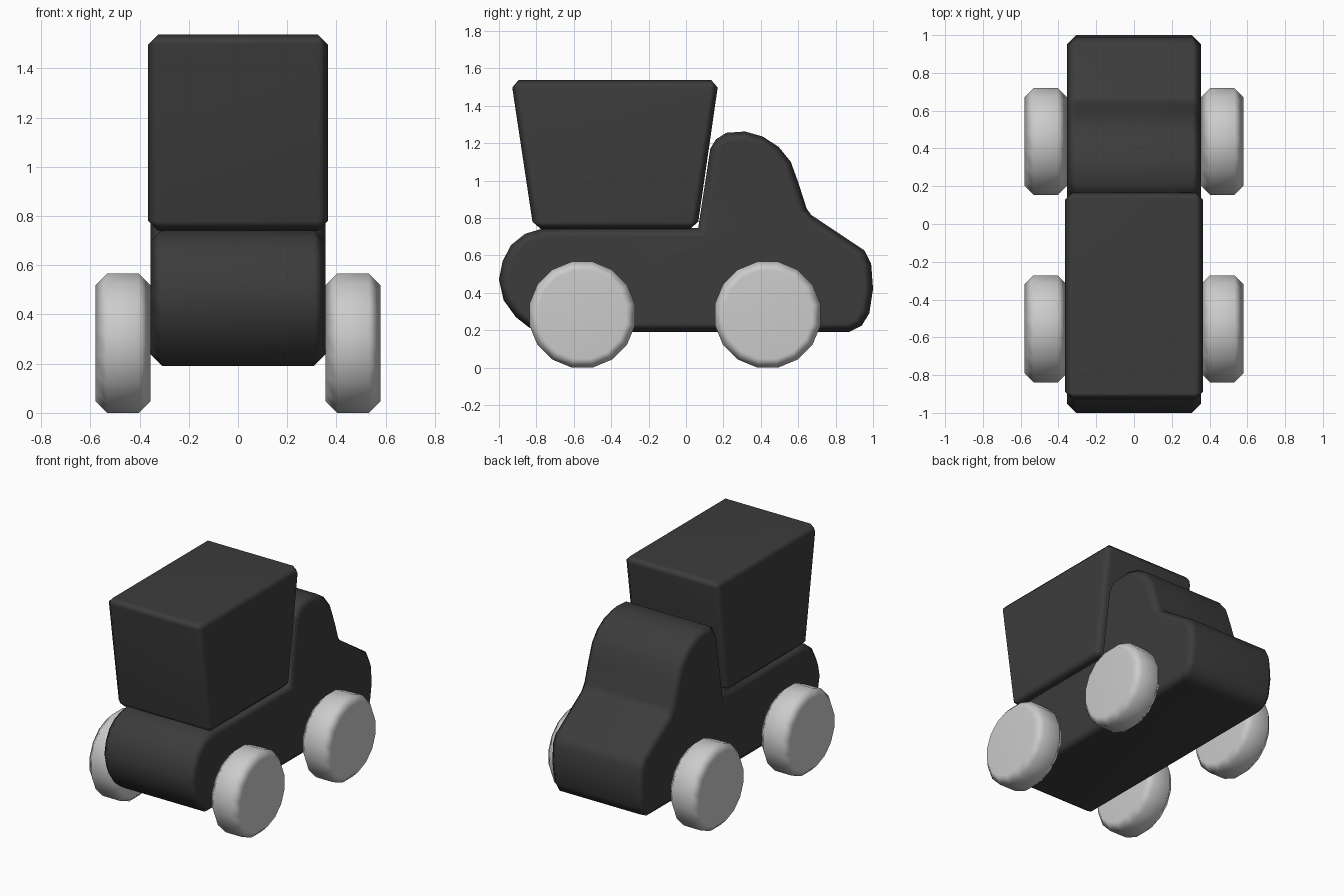
import bpy, bmesh
from math import radians, sin, cos, pi

if "Cube" in bpy.data.objects:
    bpy.data.objects.remove(bpy.data.objects["Cube"])

dark = bpy.data.materials.new("dark_grey")
dark.diffuse_color = (0.045, 0.045, 0.045, 1)
dark.use_nodes = True
dark.node_tree.nodes["Principled BSDF"].inputs["Base Color"].default_value = dark.diffuse_color


def prism(name, profile, x0, x1, bevel, all_edges=False, mat=None):
    """Extrude a (y, z) profile from x0 to x1 and chamfer its edges."""
    bm = bmesh.new()
    a = [bm.verts.new((x0, y, z)) for y, z in profile]
    b = [bm.verts.new((x1, y, z)) for y, z in profile]
    bm.faces.new(a)
    bm.faces.new(b)
    n = len(profile)
    for i in range(n):
        j = (i + 1) % n
        bm.faces.new((a[i], a[j], b[j], b[i]))
    bmesh.ops.recalc_face_normals(bm, faces=bm.faces)
    edges = [e for e in bm.edges
             if all_edges or abs(e.verts[0].co.x - e.verts[1].co.x) < 1e-6]
    bmesh.ops.bevel(bm, geom=edges, offset=bevel, segments=1, profile=0.5,
                    affect='EDGES', clamp_overlap=False)
    bmesh.ops.recalc_face_normals(bm, faces=bm.faces)
    mesh = bpy.data.meshes.new(name)
    bm.to_mesh(mesh)
    bm.free()
    obj = bpy.data.objects.new(name, mesh)
    bpy.context.collection.objects.link(obj)
    if mat:
        mesh.materials.append(mat)
    bpy.ops.object.select_all(action='DESELECT')
    obj.select_set(True)
    bpy.context.view_layer.objects.active = obj
    bpy.ops.object.shade_smooth_by_angle(angle=radians(60))
    wn = obj.modifiers.new("weighted", 'WEIGHTED_NORMAL')
    wn.keep_sharp = True
    return obj


# Body and cab: one side profile
body = [(-0.80, 0.19), (-0.84, 0.215), (-0.91, 0.27), (-0.975, 0.36),
        (-1.0, 0.47), (-0.98, 0.57), (-0.935, 0.655), (-0.86, 0.715),
        (-0.76, 0.745), (0.065, 0.745), (0.13, 1.17), (0.16, 1.22),
        (0.215, 1.255), (0.315, 1.262), (0.41, 1.235), (0.495, 1.18),
        (0.56, 1.10), (0.60, 0.99), (0.645, 0.85), (0.67, 0.815),
        (0.955, 0.625), (0.99, 0.555), (1.0, 0.42), (0.98, 0.29),
        (0.94, 0.225), (0.87, 0.19)]
prism("body", body, -0.355, 0.355, 0.048, mat=dark)

# Tipper bed: tapered block
bed = [(-0.815, 0.74), (0.06, 0.74), (0.175, 1.537), (-0.935, 1.537)]
prism("tipper_bed", bed, -0.365, 0.365, 0.04, all_edges=True, mat=dark)

# Wheels: 16-sided chamfered discs
N, R = 16, 0.283
for end, cy in (("front", -0.555), ("back", 0.437)):
    ring = [(cy + R / cos(pi / N) * cos(2 * pi * (i + 0.5) / N),
             R + R / cos(pi / N) * sin(2 * pi * (i + 0.5) / N)) for i in range(N)]
    for side, s in (("left", -1), ("right", 1)):
        prism(f"{end}_{side}_wheel", ring, s * 0.355, s * 0.58, 0.048)
